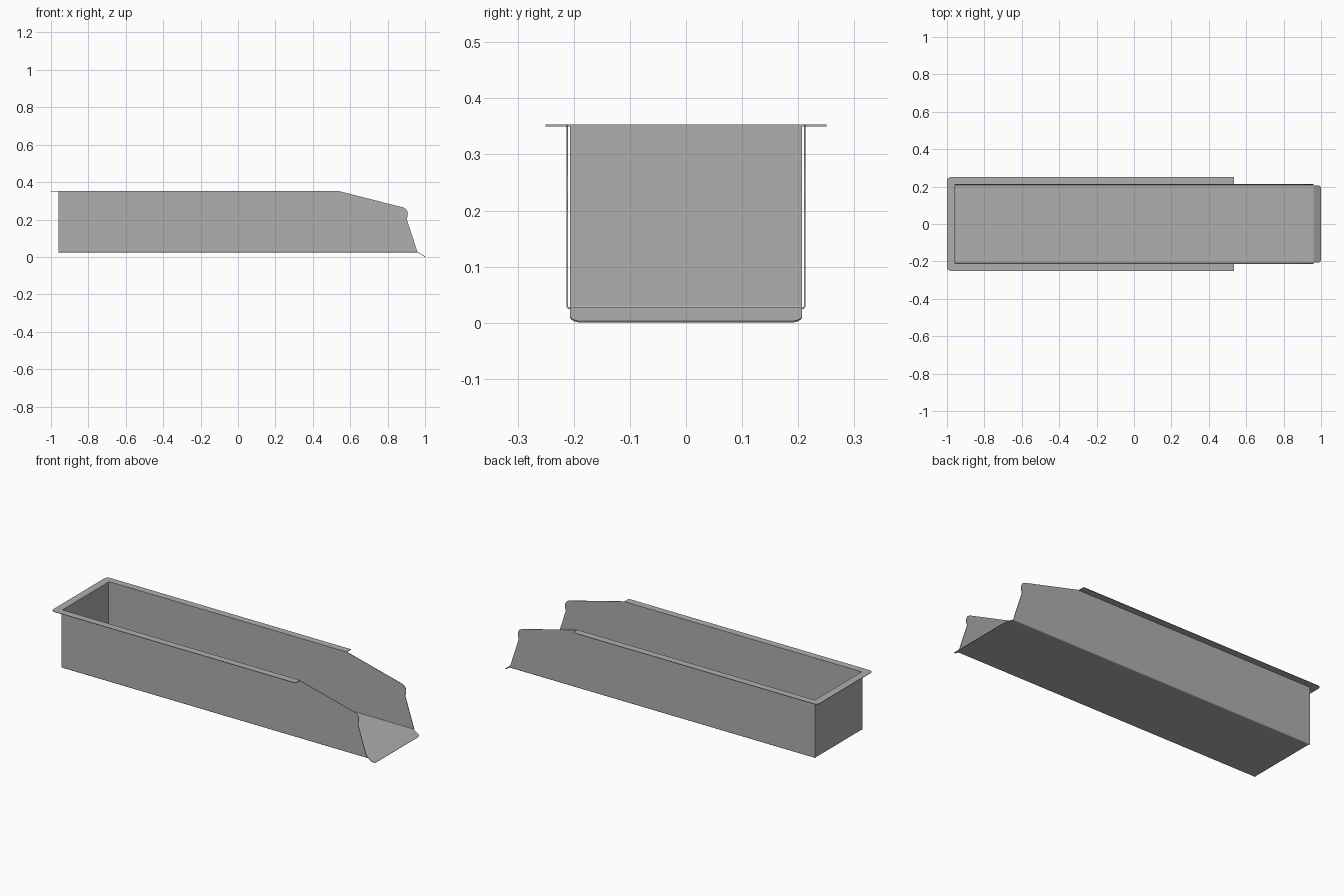
import bpy, bmesh, math
from mathutils import Vector

cube = bpy.data.objects.get("Cube")
if cube:
    bpy.data.objects.remove(cube, do_unlink=True)

steel = bpy.data.materials.new("grey sheet metal")
steel.use_nodes = True
GREY = (0.43, 0.43, 0.43, 1)
steel.diffuse_color = GREY
steel.node_tree.nodes["Principled BSDF"].inputs["Base Color"].default_value = GREY

T = 0.003                    # sheet thickness
BACK, FRONT = -0.96, 0.96    # ends of the trough
HALF, R = 0.207, 0.006       # half width of the floor, bend radius
BASE, TOP = 0.024, 0.35      # underside of the floor, underside of the flange


def sheet(name, outline, thickness, round_corners=(), radius=0.02, smooth=False):
    """Fill an outline, round chosen corners and extrude it along a vector."""
    bm = bmesh.new()
    verts = [bm.verts.new(p) for p in outline]
    bm.faces.new(verts)
    if round_corners:
        bmesh.ops.bevel(bm, geom=[verts[i] for i in round_corners], offset=radius,
                        segments=6, profile=0.5, affect='VERTICES')
    grown = bmesh.ops.extrude_face_region(bm, geom=bm.faces[:])
    moved = [g for g in grown["geom"] if isinstance(g, bmesh.types.BMVert)]
    bmesh.ops.translate(bm, verts=moved, vec=Vector(thickness))
    bmesh.ops.recalc_face_normals(bm, faces=bm.faces[:])
    mesh = bpy.data.meshes.new(name)
    bm.to_mesh(mesh)
    bm.free()
    mesh.materials.append(steel)
    obj = bpy.data.objects.new(name, mesh)
    bpy.context.collection.objects.link(obj)
    if smooth:
        bpy.ops.object.select_all(action='DESELECT')
        obj.select_set(True)
        bpy.context.view_layer.objects.active = obj
        bpy.ops.object.shade_smooth_by_angle(angle=math.radians(35))
    return obj


def bend_section(steps=5):
    """Quarter ring section as (outward, up) pairs from the bend centre."""
    angles = [-math.pi / 2 * (1 - i / steps) for i in range(steps + 1)]
    ring = [(R * math.cos(a), R * math.sin(a)) for a in angles]
    return ring + [((R - T) * math.cos(a), (R - T) * math.sin(a)) for a in reversed(angles)]


# Floor
x0 = BACK + R
sheet("floor", [(x0, -HALF, BASE), (FRONT, -HALF, BASE),
                (FRONT, HALF, BASE), (x0, HALF, BASE)], (0, 0, T))

# Sloping pouring lip with rounded tip corners
sheet("pouring_lip", [(FRONT, -HALF, BASE + T), (1, -HALF, T), (1, HALF, T),
                      (FRONT, HALF, BASE + T)], (-0.5 * T, 0, -0.85 * T), (1, 2))

# Side walls, with a sloping front shoulder and a small rounded nose
wall_profile = [(BACK, BASE + R), (0.958, BASE + R), (0.906, 0.19), (0.902, 0.203),
                (0.906, 0.215), (0.908, 0.23), (0.905, 0.245), (0.898, 0.256),
                (0.885, 0.264), (0.535, TOP + T), (BACK, TOP + T)]
for side, label in ((1, "left"), (-1, "right")):
    sheet(label + "_wall", [(x, side * (HALF + R), z) for x, z in wall_profile],
          (0, -side * T, 0), smooth=True)
    sheet(label + "_floor_bend",
          [(BACK, side * (HALF + u), BASE + R + v) for u, v in bend_section()],
          (FRONT - BACK, 0, 0), smooth=True)

# End wall and its bend
sheet("end_wall", [(BACK, -HALF, BASE + R), (BACK, HALF, BASE + R),
                   (BACK, HALF, TOP), (BACK, -HALF, TOP)], (T, 0, 0))
sheet("end_floor_bend", [(x0 - u, -HALF, BASE + R + v) for u, v in bend_section()],
      (0, 2 * HALF, 0), smooth=True)

# U-shaped mounting flange around the rim
inner, outer, tip = HALF + R - T, 0.25, 0.535
flange = [(-1, -outer), (tip, -outer), (tip, -inner), (BACK + T, -inner),
          (BACK + T, inner), (tip, inner), (tip, outer), (-1, outer)]
sheet("rim_flange", [(x, y, TOP) for x, y in flange], (0, 0, T), (0, 7))
